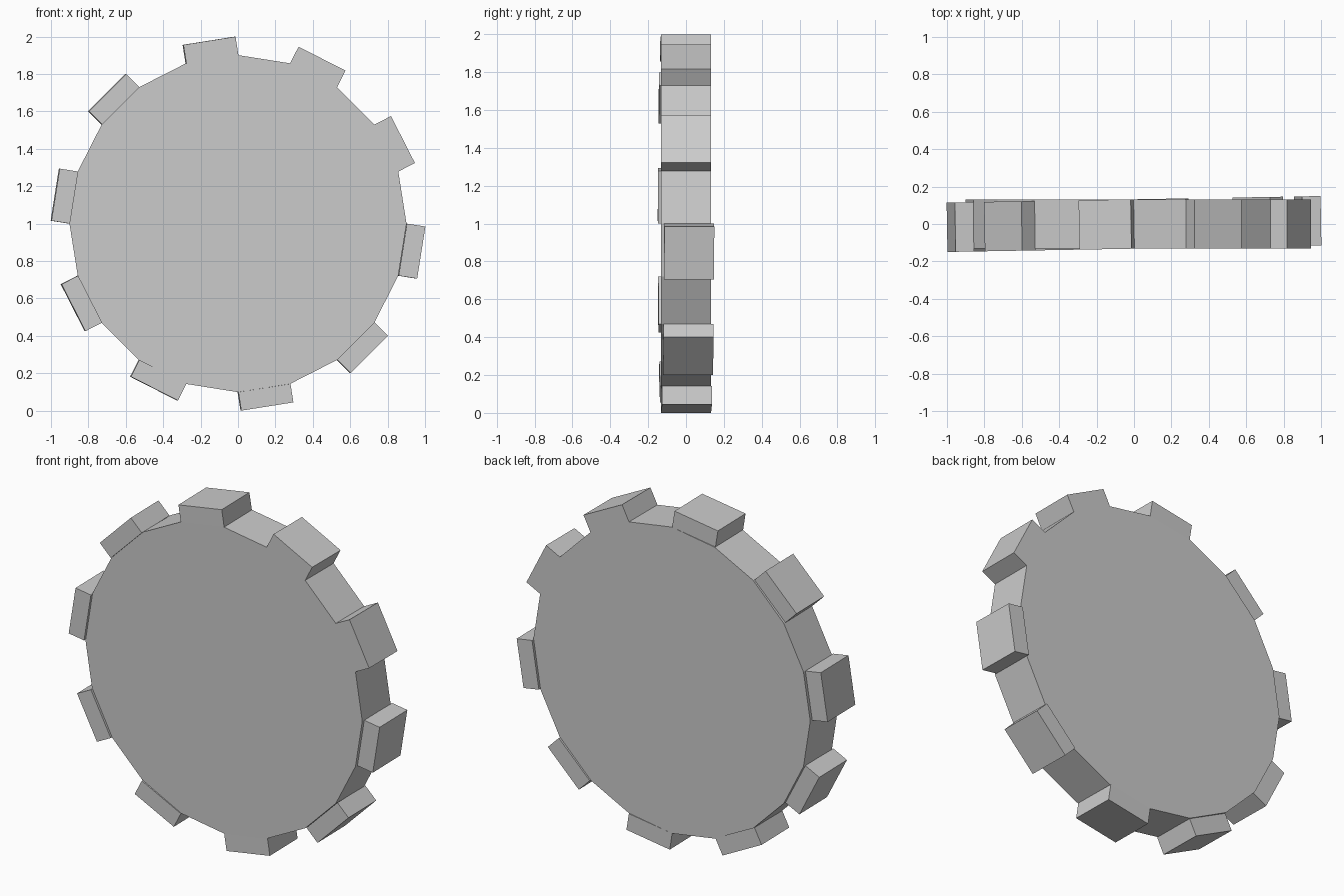
import bpy, bmesh
from math import radians, cos, sin
from mathutils import Matrix, Vector

if "Cube" in bpy.data.objects:
    bpy.data.objects.remove(bpy.data.objects["Cube"])

R, HALF, RISE, SIDES = 0.901, 0.132, 0.1, 20
STEP = 360 / SIDES
CENTRE = Vector((0, 0, 1))


def rim(deg, r=R):
    a = radians(deg)
    return Vector((r * cos(a), 0, r * sin(a)))


def prism(name, outline, yaw=0.0):
    """Extrude an x-z outline through the thickness, then yaw it about the wheel's upright axis."""
    bm = bmesh.new()
    face = bm.faces.new([bm.verts.new(p + Vector((0, -HALF, 0))) for p in outline])
    new = bmesh.ops.extrude_face_region(bm, geom=[face])["geom"]
    bmesh.ops.translate(bm, vec=(0, 2 * HALF, 0),
                        verts=[v for v in new if isinstance(v, bmesh.types.BMVert)])
    bmesh.ops.recalc_face_normals(bm, faces=bm.faces)
    bmesh.ops.transform(bm, matrix=Matrix.Translation(CENTRE) @ Matrix.Rotation(yaw, 4, 'Z'),
                        verts=bm.verts)
    mesh = bpy.data.meshes.new(name)
    bm.to_mesh(mesh)
    bm.free()
    obj = bpy.data.objects.new(name, mesh)
    bpy.context.collection.objects.link(obj)
    return obj


# Wheel disc: 20-sided, with two teeth flush with its faces
FLUSH = (1, 3)
outline = []
for i in range(SIDES):
    a = i * STEP
    outline.append(rim(a))
    if i in FLUSH:
        out = rim(a + STEP / 2, RISE)
        outline += [rim(a) + out, rim(a + STEP) + out]
prism("wheel_disc", outline)

# Remaining teeth: separate blocks on every second side, yawed very slightly
for i in range(1, SIDES, 2):
    if i not in FLUSH:
        a, b = rim(i * STEP), rim((i + 1) * STEP)
        out = rim((i + 0.5) * STEP, RISE)
        prism(f"tooth_{i // 2 + 1}", [a, a + out, b + out, b], radians(1))
